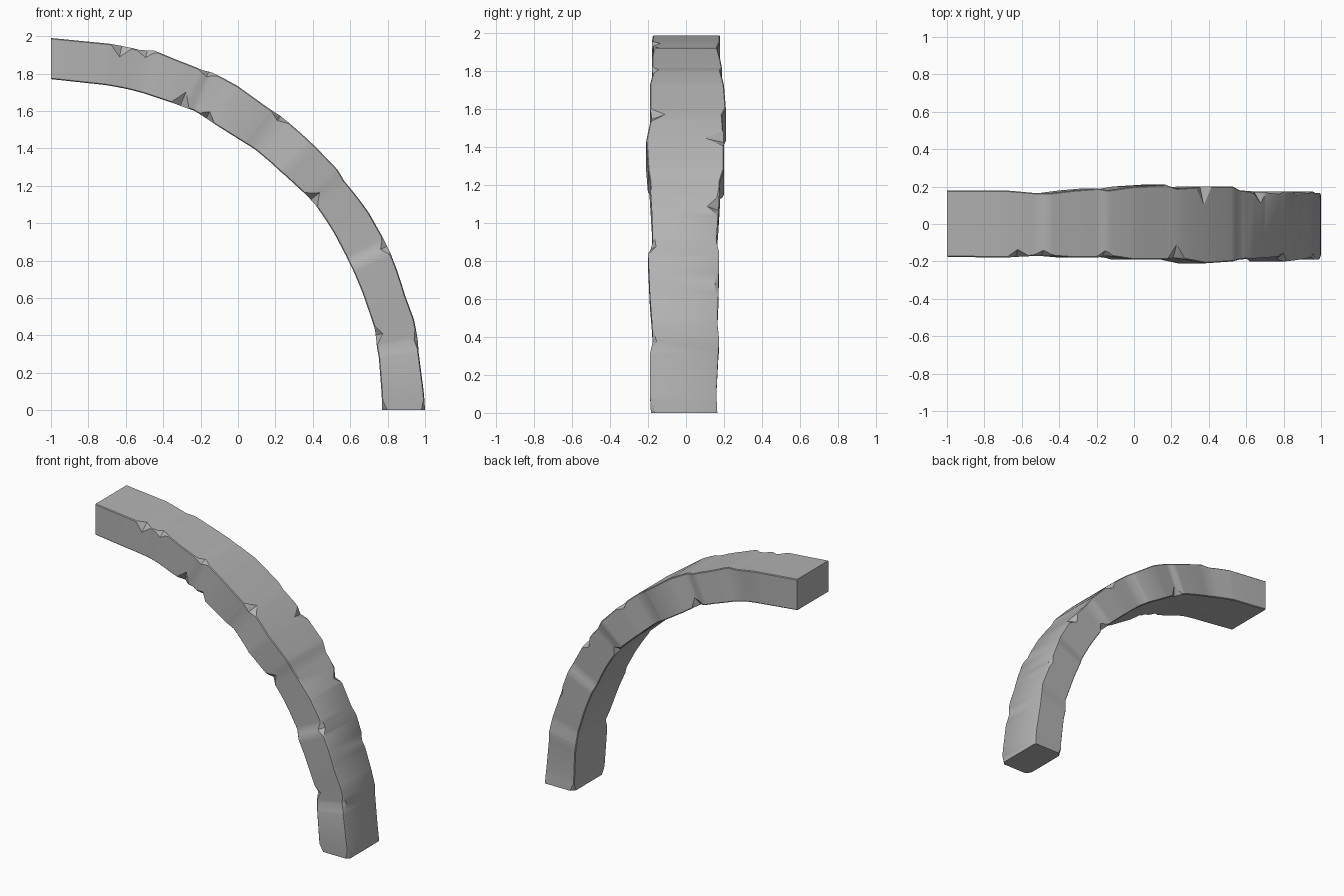
import bpy, bmesh, math

cube = bpy.data.objects.get("Cube")
if cube:
    bpy.data.objects.remove(cube, do_unlink=True)

stone = bpy.data.materials.new("grey_stone")
stone.use_nodes = True
GREY = (0.45, 0.45, 0.45, 1)
stone.diffuse_color = GREY
stone.node_tree.nodes["Principled BSDF"].inputs["Base Color"].default_value = GREY

# Worn sections along the arch: degrees from the crown, front reach, back reach, outer radius, inner radius
SECTIONS = [
    (0, .175, .18, 1.99, 1.77), (9, .18, .18, 1.984, 1.762),
    (14, .17, .165, 1.984, 1.765), (16, .17, .165, 2, 1.765),
    (20, .18, .18, 1.99, 1.765), (24, .18, .19, 1.99, 1.77),
    (25.5, .17, .18, 2, 1.775), (30, .19, .2, 2, 1.762),
    (36, .19, .21, 1.99, 1.765), (38, .18, .19, 1.995, 1.77),
    (44, .21, .2, 1.995, 1.77), (50, .2, .2, 2, 1.785),
    (52, .19, .18, 1.99, 1.79), (58, .18, .17, 2, 1.785),
    (63, .175, .16, 2, 1.78), (65, .2, .175, 2, 1.78),
    (72, .19, .17, 1.99, 1.78), (76, .18, .165, 2, 1.785),
    (79, .175, .175, 1.997, 1.775), (81, .19, .17, 1.99, 1.775),
    (87, .19, .16, 1.995, 1.77), (90, .185, .165, 2, 1.77),
]
# Chips on the edges: degrees, edge, bite across, bite down
OUT_FRONT, OUT_BACK, IN_BACK, IN_FRONT = range(4)
CHIPS = [
    (11, OUT_FRONT, .04, .06), (15, OUT_FRONT, .03, .04), (25, OUT_FRONT, .03, .03),
    (38, OUT_FRONT, .07, .03), (64, OUT_FRONT, .03, .04), (79, OUT_FRONT, .02, .02),
    (43.5, OUT_BACK, .1, .03), (57, OUT_BACK, .06, .04), (70, OUT_BACK, .02, .02),
    (23, IN_FRONT, .03, .08), (28, IN_FRONT, .04, .04), (51, IN_FRONT, .04, .06),
    (77, IN_FRONT, .03, .04), (26, IN_BACK, .03, .06), (52, IN_BACK, .04, .04),
    (90, IN_FRONT, .03, .03), (90, OUT_FRONT, .02, .02), (90, IN_BACK, .03, .03),
]
SPREAD = 1.6


def section_at(a):
    for lo, hi in zip(SECTIONS, SECTIONS[1:]):
        if a <= hi[0]:
            t = (a - lo[0]) / (hi[0] - lo[0])
            return [p + (q - p) * t for p, q in zip(lo[1:], hi[1:])]


def bite_at(a, edge):
    """Size of the cut corner: a hairline bevel, deeper where a chip is missing."""
    worn = .012 if a > 55 and edge < 2 else .005
    across, down = worn, .005
    for angle, e, dy, dr in CHIPS:
        k = max(0, 1 - abs(a - angle) / SPREAD)
        if e == edge:
            across, down = max(across, dy * k), max(down, dr * k)
    return across, down


def ring_points(a):
    front, back, outer, inner = section_at(a)
    corners = [(-front, outer, 1, -1), (back, outer, -1, -1),
               (back, inner, -1, 1), (-front, inner, 1, 1)]
    points = []
    for edge, (y, r, sy, sr) in enumerate(corners):
        dy, dr = bite_at(a, edge)
        pair = [(y, r + sr * dr), (y + sy * dy, r)]
        points += pair if edge % 2 == 0 else pair[::-1]
    s, c = math.sin(math.radians(a)), math.cos(math.radians(a))
    return [(r * s - 1, y, r * c) for y, r in points]


# Loft the arch through every section and around every chip
angles = {float(s[0]) for s in SECTIONS}
for chip in CHIPS:
    angles |= {min(90.0, chip[0] + d) for d in (-SPREAD, 0, SPREAD)}
bm = bmesh.new()
rings = [[bm.verts.new(p) for p in ring_points(a)] for a in sorted(angles)]
for r0, r1 in zip(rings, rings[1:]):
    for i in range(8):
        j = (i + 1) % 8
        bm.faces.new((r0[i], r0[j], r1[j], r1[i]))
bm.faces.new(rings[0])
bm.faces.new(rings[-1])
bmesh.ops.recalc_face_normals(bm, faces=bm.faces)
mesh = bpy.data.meshes.new("stone_arch")
bm.to_mesh(mesh)
bm.free()
mesh.materials.append(stone)
arch = bpy.data.objects.new("stone_arch", mesh)
bpy.context.collection.objects.link(arch)

bpy.ops.object.select_all(action="DESELECT")
arch.select_set(True)
bpy.context.view_layer.objects.active = arch
bpy.ops.object.shade_smooth_by_angle(angle=math.radians(30))
